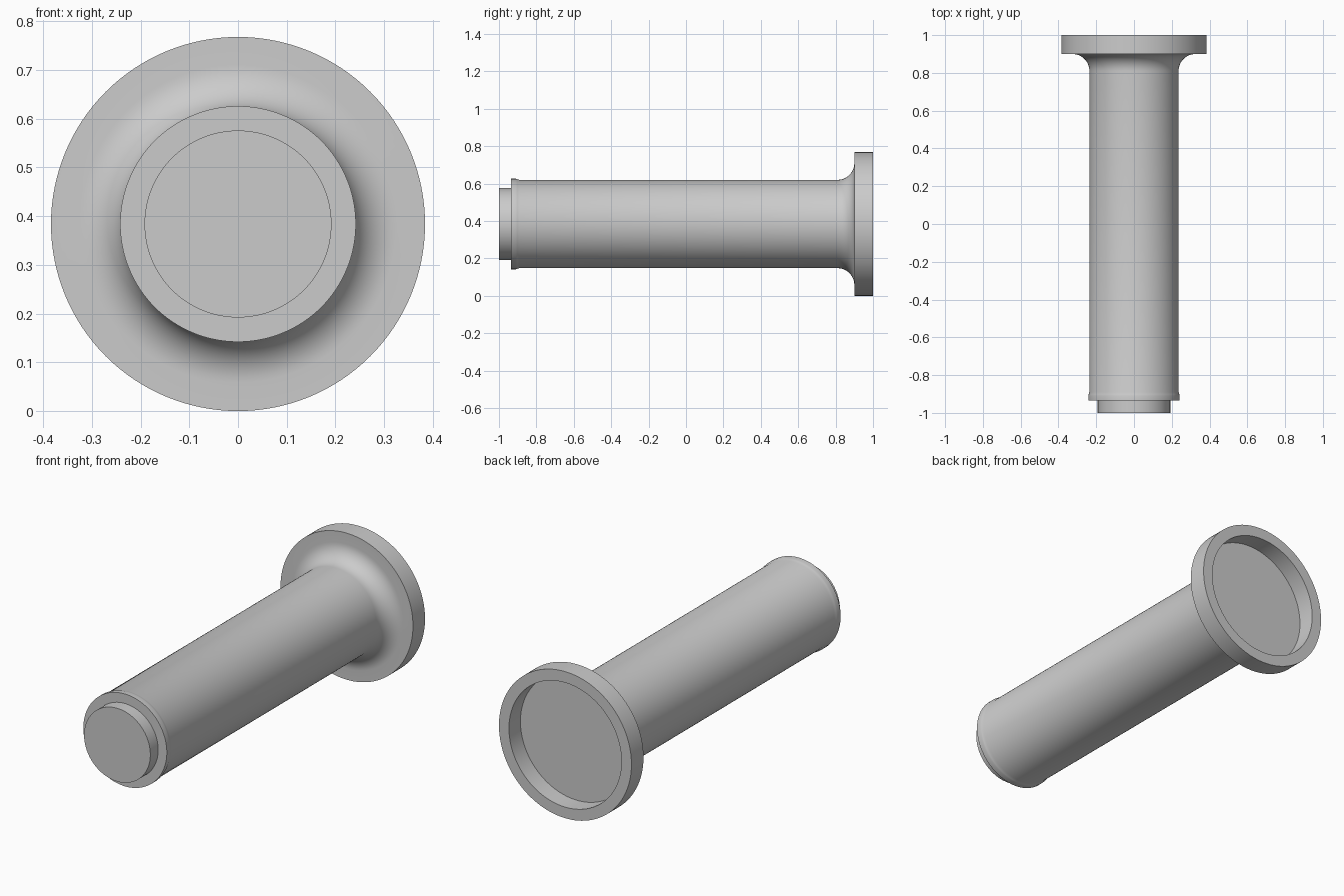
import bpy
import bmesh
from math import pi, sin, cos
from mathutils import Matrix, Vector

cube = bpy.data.objects.get("Cube")
if cube:
    bpy.data.objects.remove(cube)

SEGMENTS = 128
AXIS_HEIGHT = 0.384

grey = bpy.data.materials.new("plain grey")
grey.use_nodes = True
colour = (0.6, 0.6, 0.6, 1)
grey.diffuse_color = colour
grey.node_tree.nodes["Principled BSDF"].inputs["Base Color"].default_value = colour


def lathe(name, profile):
    """Spin (radius, y) points around the long axis into a closed solid."""
    bm = bmesh.new()
    verts = [bm.verts.new((r, y, 0)) for r, y in profile]
    edges = [bm.edges.new(pair) for pair in zip(verts, verts[1:])]
    bmesh.ops.spin(bm, geom=verts + edges, cent=(0, 0, 0), axis=(0, 1, 0),
                   angle=2 * pi, steps=SEGMENTS, use_merge=True)
    bmesh.ops.remove_doubles(bm, verts=bm.verts, dist=0.0001)
    bmesh.ops.recalc_face_normals(bm, faces=bm.faces)
    bmesh.ops.translate(bm, verts=bm.verts, vec=(0, 0, AXIS_HEIGHT))
    mesh = bpy.data.meshes.new(name)
    bm.to_mesh(mesh)
    bm.free()
    obj = bpy.data.objects.new(name, mesh)
    bpy.context.collection.objects.link(obj)
    mesh.materials.append(grey)
    bpy.ops.object.select_all(action="DESELECT")
    obj.select_set(True)
    bpy.context.view_layer.objects.active = obj
    bpy.ops.object.shade_smooth_by_angle(angle=pi / 6)
    return obj


# Stepped tip, slightly raised lip and straight shaft
tip = [(0, -1), (0.192, -1), (0.192, -0.935)]
lip = [(0.242, -0.935), (0.242, -0.91), (0.24, -0.902), (0.236, -0.89)]

# Rounded fillet from shaft to flange
R = 0.09
fillet = [(0.236 + R * (1 - cos(t)), 0.81 + R * sin(t))
          for t in (i * pi / 24 for i in range(13))]

# Flange with a shallow round recess in its back
flange = [(0.384, 0.9), (0.384, 1), (0.326, 1), (0.326, 0.905), (0, 0.905)]

lathe("flanged_pin", tip + lip + fillet + flange)
